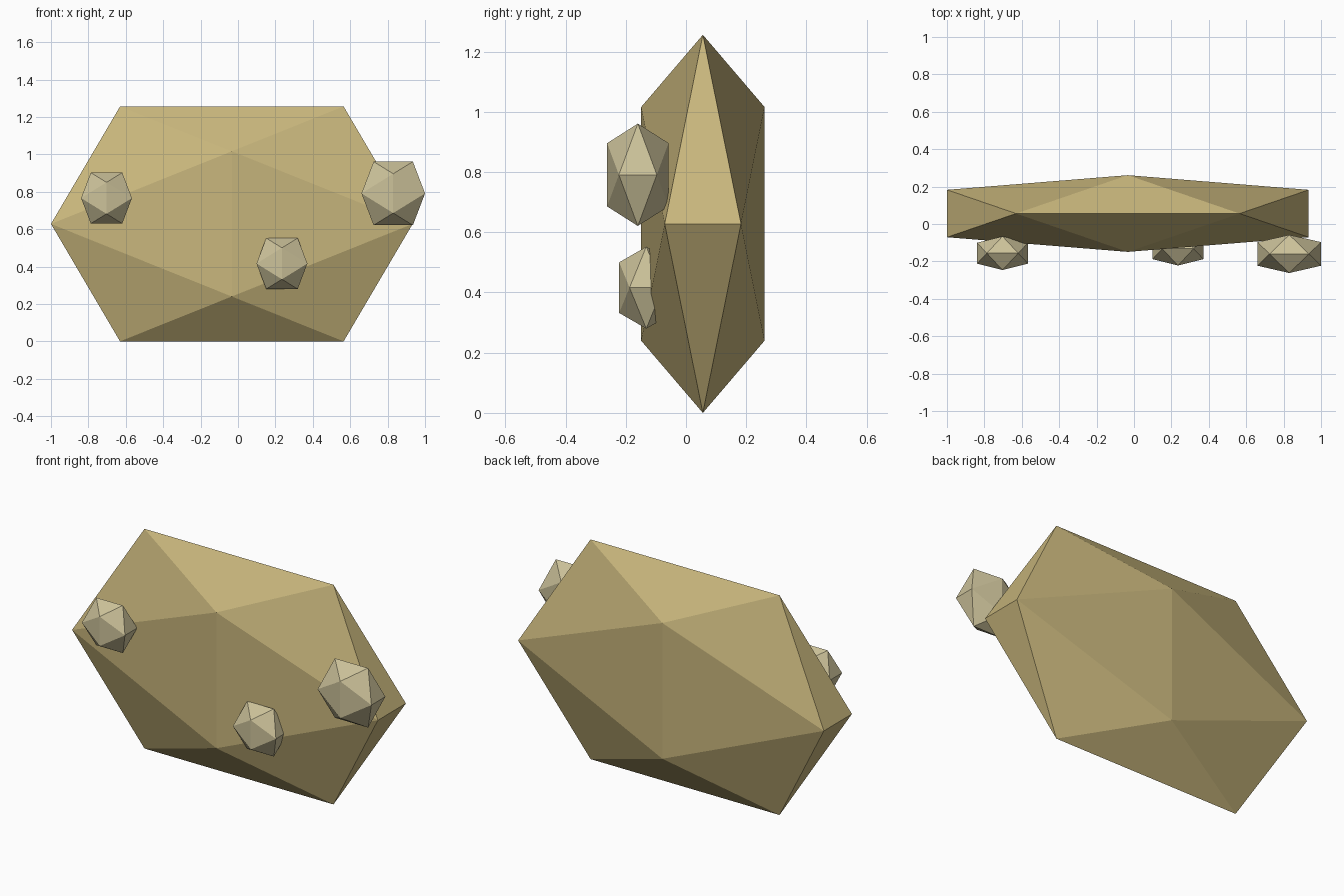
import bpy, bmesh
from mathutils import Vector

cube = bpy.data.objects.get("Cube")
if cube:
    bpy.data.objects.remove(cube, do_unlink=True)

GOLDEN = (1 + 5 ** 0.5) / 2


def make_material(name, color):
    mat = bpy.data.materials.new(name)
    mat.use_nodes = True
    mat.diffuse_color = color
    mat.node_tree.nodes["Principled BSDF"].inputs["Base Color"].default_value = color
    return mat


def faceted_rock(name, center, half_size, mat):
    """Twenty-sided rock stretched to the given half extents."""
    bm = bmesh.new()
    scale = Vector(half_size) / GOLDEN
    for a in (-1, 1):
        for b in (-GOLDEN, GOLDEN):
            # three crossed golden rectangles
            for corner in ((a, 0, b), (0, b, a), (b, a, 0)):
                bm.verts.new(Vector(corner) * scale)
    bmesh.ops.convex_hull(bm, input=bm.verts)
    bmesh.ops.recalc_face_normals(bm, faces=bm.faces)
    mesh = bpy.data.meshes.new(name)
    bm.to_mesh(mesh)
    bm.free()
    mesh.materials.append(mat)
    obj = bpy.data.objects.new(name, mesh)
    obj.location = center
    bpy.context.collection.objects.link(obj)
    return obj


sand = make_material("sand_stone", (0.578, 0.468, 0.202, 1))
pale = make_material("pale_stone", (0.597, 0.533, 0.319, 1))

# Large flattened slab
faceted_rock("rock_slab", (-0.033, 0.056, 0.628), (0.967, 0.205, 0.628), sand)

# Pebbles set into the front face
faceted_rock("pebble_right", (-0.703, -0.156, 0.766), (0.136, 0.09, 0.136), pale)
faceted_rock("pebble_middle", (0.235, -0.132, 0.416), (0.136, 0.09, 0.136), pale)
faceted_rock("pebble_left", (0.83, -0.16, 0.791), (0.17, 0.102, 0.17), pale)
